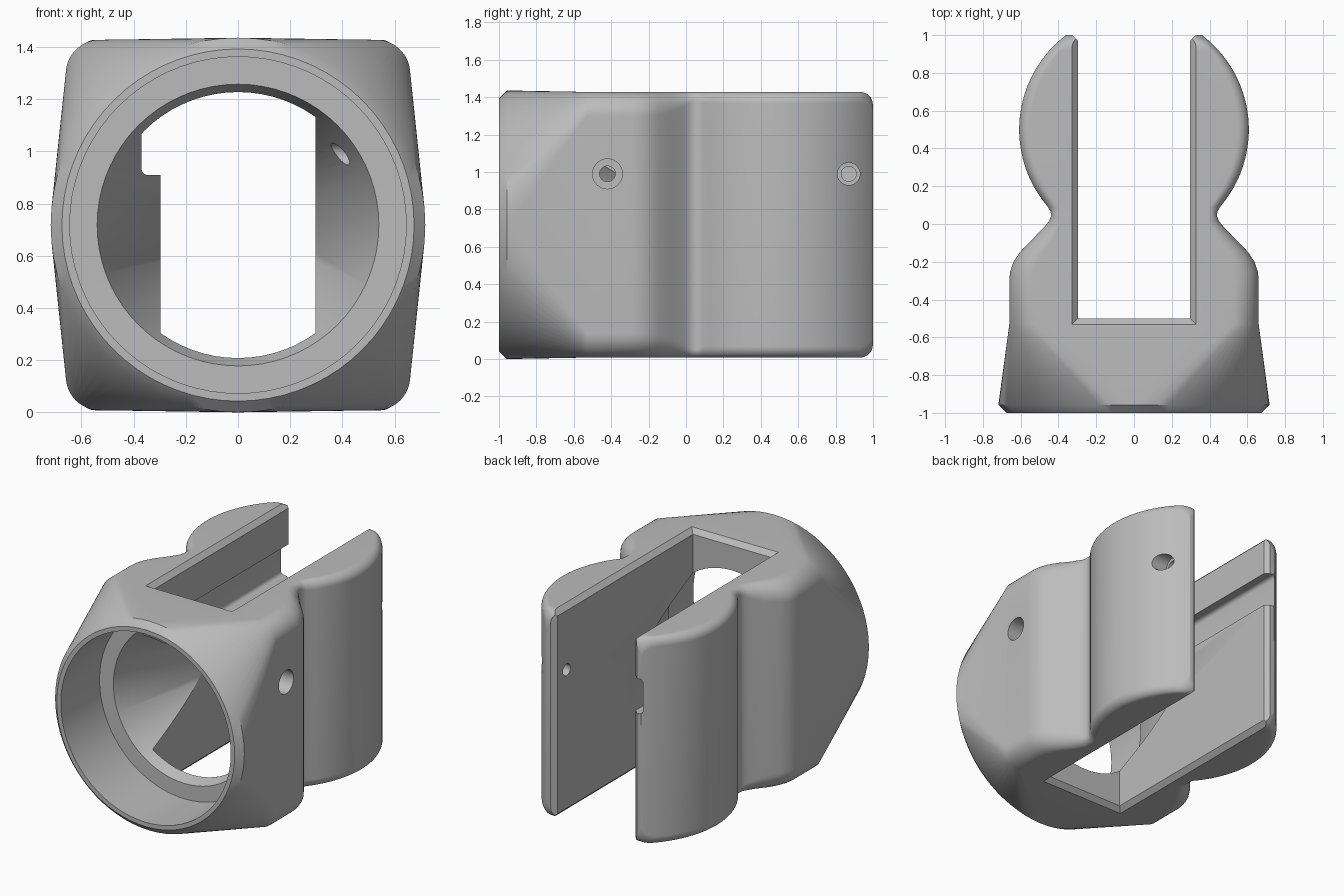
import bpy, bmesh, math
from mathutils import Vector

cube = bpy.data.objects.get("Cube")
if cube:
    bpy.data.objects.remove(cube, do_unlink=True)

MID = 0.718      # height of the bore axis
SLOT = 0.297     # half width of the slot

grey = bpy.data.materials.new("matte_grey")
grey.use_nodes = True
grey.diffuse_color = (0.5, 0.5, 0.5, 1)
grey.node_tree.nodes["Principled BSDF"].inputs["Base Color"].default_value = (0.5, 0.5, 0.5, 1)


def loft(name, rings):
    """Skin a closed solid over rings that share a point count."""
    bm = bmesh.new()
    loops = [[bm.verts.new(p) for p in ring] for ring in rings]
    n = len(loops[0])
    for a, b in zip(loops, loops[1:]):
        for i in range(n):
            j = (i + 1) % n
            bm.faces.new((a[i], a[j], b[j], b[i]))
    bm.faces.new(loops[0][::-1])
    bm.faces.new(loops[-1])
    bmesh.ops.remove_doubles(bm, verts=bm.verts, dist=1e-4)
    bmesh.ops.recalc_face_normals(bm, faces=bm.faces)
    mesh = bpy.data.meshes.new(name)
    bm.to_mesh(mesh)
    bm.free()
    mesh.materials.append(grey)
    obj = bpy.data.objects.new(name, mesh)
    bpy.context.collection.objects.link(obj)
    return obj


def section(y, w, h, r, steps=18):
    """Rounded rectangle across the bore axis."""
    pts = []
    for q, (sx, sz) in enumerate(((1, 1), (-1, 1), (-1, -1), (1, -1))):
        for k in range(steps + 1):
            a = (q + k / steps) * math.pi / 2
            pts.append(Vector((sx * (w - r) + r * math.cos(a), y,
                               MID + sz * (h - r) + r * math.sin(a))))
    return pts


def circle(y, r, n=72):
    return [Vector((r * math.cos(2 * math.pi * i / n), y,
                    MID + r * math.sin(2 * math.pi * i / n))) for i in range(n)]


def side_ring(x, y, z, r, n=32):
    return [Vector((x, y + r * math.cos(2 * math.pi * i / n),
                    z + r * math.sin(2 * math.pi * i / n))) for i in range(n)]


# Body: round front rim, square middle, pinched neck, lens-shaped jaws
rings = [section(-1, 0.675, 0.675, 0.675), section(-0.957, MID, MID, MID)]
H = 0.71
for y, w, r in ((-0.53, 0.66, 0.13), (-0.29, 0.66, 0.13), (-0.25, 0.655, 0.13),
                (-0.2, 0.638, 0.13), (-0.15, 0.605, 0.125), (-0.08, 0.537, 0.11),
                (-0.01, 0.47, 0.08), (0.015, 0.45, 0.06), (0.04, 0.44, 0.045),
                (0.065, 0.441, 0.045)):
    rings.append(section(y, w, H, r))
JAW = 30
for i in range(JAW + 1):
    t = i / JAW
    y = 0.09 + 0.91 * math.sin(t * math.pi / 2) if t > 0.5 else 0.09 + 0.91 * t * math.sqrt(2)
    w = -0.02 + math.sqrt(0.628 ** 2 - (y - 0.5) ** 2)
    over = max(0, (y - 0.93) / 0.07)
    h = H - 0.07 * (1 - math.sqrt(max(0, 1 - over ** 2)))
    rings.append(section(y, w, h, 0.06))
body = loft("clamp_body", rings)

cutters = []

# Front bore with a shoulder, then a cone that fades into the slot
cutters.append(loft("bore_cutter", [circle(-1.1, 0.645), circle(-0.58, 0.645),
                                    circle(-0.579, 0.54), circle(0.6, 0.09)]))

# Slot between the jaws, with chamfered rims above and below
def slot_ring(z, e):
    w = SLOT + e
    return [Vector(p) for p in ((-w, -0.5 - e, z), (w, -0.5 - e, z), (w, 1.2, z), (-w, 1.2, z))]

cutters.append(loft("slot_cutter", [slot_ring(-0.06, 0.1), slot_ring(0.04, 0),
                                    slot_ring(1.396, 0), slot_ring(1.496, 0.1)]))

# Chamfer at the jaw tips
def tip_ring(y, w):
    return [Vector(p) for p in ((-w, y, -0.2), (w, y, -0.2), (w, y, 1.6), (-w, y, 1.6))]

cutters.append(loft("tip_cutter", [tip_ring(0.95, SLOT - 0.02), tip_ring(1.05, SLOT + 0.08)]))

# Rounded groove along the inside of the right jaw
def groove_ring(y):
    pts = [Vector((-0.2, y, 1.148)), Vector((-0.2, y, 0.91))]
    for cz, start in ((0.935, 1.5), (1.123, 1.0)):
        for k in range(6):
            a = math.pi * (start - 0.1 * k)
            pts.append(Vector((-0.345 + 0.025 * math.cos(a), y, cz + 0.025 * math.sin(a))))
    return pts

cutters.append(loft("groove_cutter", [groove_ring(-0.5), groove_ring(1.2)]))

# Counterbored screw holes through the left side
for name, y, big, small, seat in (("front_screw", -0.42, 0.08, 0.042, 0.55),
                                  ("jaw_screw", 0.87, 0.06, 0.04, 0.40)):
    cutters.append(loft(name + "_cutter", [side_ring(0.15, y, 0.99, small),
                                           side_ring(seat, y, 0.99, small),
                                           side_ring(seat + 0.001, y, 0.99, big),
                                           side_ring(0.9, y, 0.99, big)]))

# Carve the body
bpy.ops.object.select_all(action='DESELECT')
bpy.context.view_layer.objects.active = body
body.select_set(True)
for cutter in cutters:
    cutter.hide_render = True
    mod = body.modifiers.new(cutter.name, 'BOOLEAN')
    mod.operation = 'DIFFERENCE'
    mod.solver = 'EXACT'
    mod.object = cutter
    bpy.ops.object.modifier_apply(modifier=mod.name)
    bpy.data.objects.remove(cutter, do_unlink=True)

bpy.ops.object.shade_smooth_by_angle(angle=math.radians(30))
